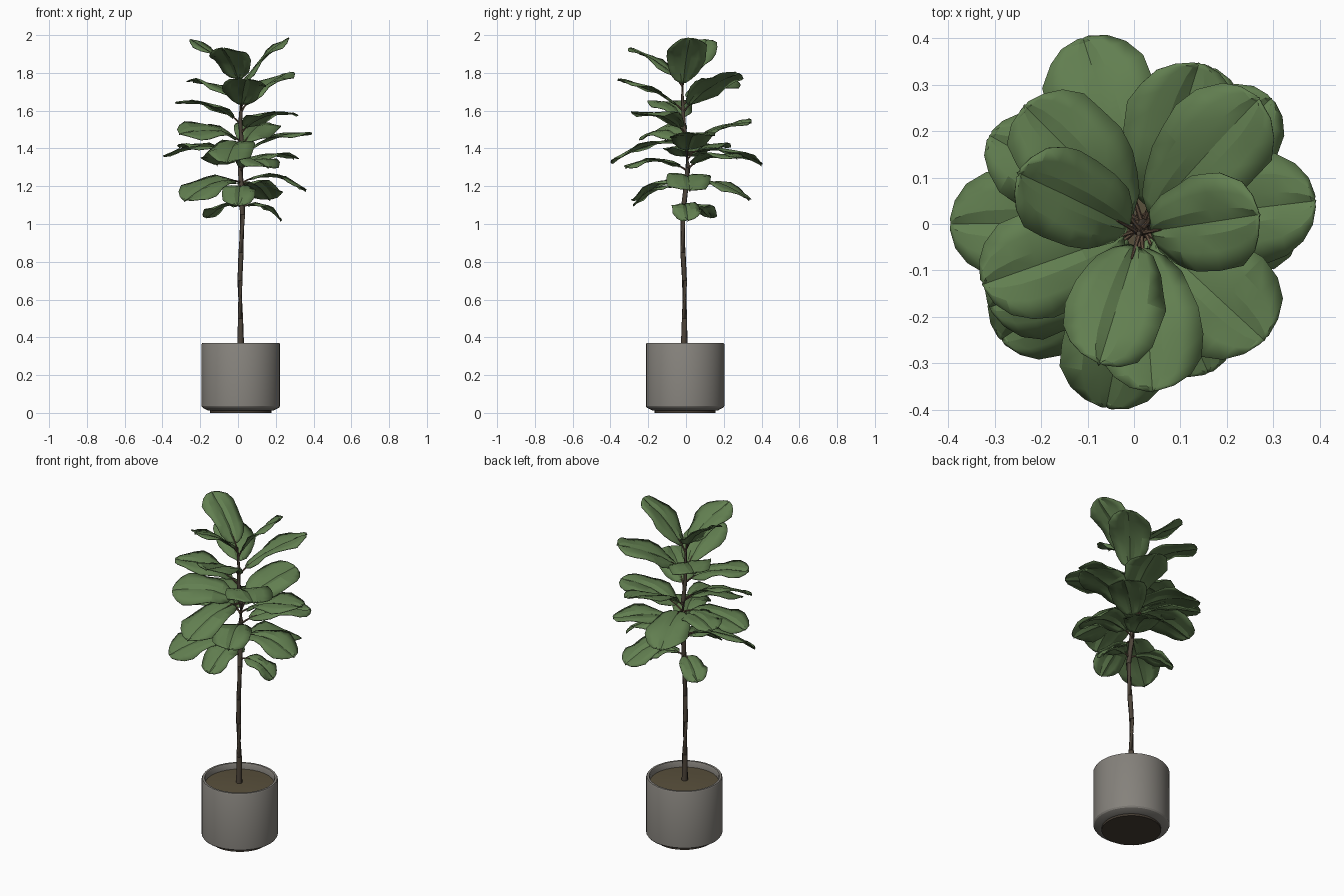
import bpy, bmesh, math, random
from mathutils import Vector, Matrix

if "Cube" in bpy.data.objects:
    bpy.data.objects.remove(bpy.data.objects["Cube"])

random.seed(4)


def material(name, rgb):
    m = bpy.data.materials.new(name)
    m.diffuse_color = (*rgb, 1)
    m.use_nodes = True
    m.node_tree.nodes["Principled BSDF"].inputs["Base Color"].default_value = m.diffuse_color
    return m


GREEN = material("leaf green", (0.122, 0.212, 0.081))
BARK = material("bark brown", (0.075, 0.058, 0.042))
STALK = material("stalk brown", (0.13, 0.085, 0.055))
STONE = material("pot grey", (0.235, 0.222, 0.2))
SOIL = material("soil brown", (0.10, 0.08, 0.045))
FOOT = material("foot dark brown", (0.06, 0.047, 0.034))


def add_object(name, bm, mat, smooth=None):
    me = bpy.data.meshes.new(name)
    bmesh.ops.recalc_face_normals(bm, faces=bm.faces)
    bm.to_mesh(me)
    bm.free()
    me.materials.append(mat)
    ob = bpy.data.objects.new(name, me)
    bpy.context.collection.objects.link(ob)
    if smooth:
        bpy.ops.object.select_all(action='DESELECT')
        ob.select_set(True)
        bpy.context.view_layer.objects.active = ob
        bpy.ops.object.shade_smooth_by_angle(angle=math.radians(smooth))
    return ob


def lathe(name, profile, mat, centre, n=32):
    """Spin (radius, z) points; a radius of 0 closes the end."""
    bm = bmesh.new()
    rings = []
    for r, z in profile:
        count = 1 if r == 0 else n
        rings.append([bm.verts.new((centre[0] + r * math.cos(2 * math.pi * i / n),
                                    centre[1] + r * math.sin(2 * math.pi * i / n), z))
                      for i in range(count)])
    for a, b in zip(rings, rings[1:]):
        for i in range(n):
            j = (i + 1) % n
            quad = [a[i % len(a)], a[j % len(a)], b[j % len(b)], b[i % len(b)]]
            bm.faces.new(list(dict.fromkeys(quad)))
    return add_object(name, bm, mat, 30)


def tube(name, pts, radii, mat, n=8):
    bm = bmesh.new()
    rings = []
    for k, p in enumerate(pts):
        d = pts[min(k + 1, len(pts) - 1)] - pts[max(k - 1, 0)]
        rot = d.to_track_quat('Z', 'Y').to_matrix()
        rings.append([bm.verts.new(p + rot @ Vector((radii[k] * math.cos(2 * math.pi * i / n),
                                                     radii[k] * math.sin(2 * math.pi * i / n), 0)))
                      for i in range(n)])
    for a, b in zip(rings, rings[1:]):
        for i in range(n):
            bm.faces.new((a[i], a[(i + 1) % n], b[(i + 1) % n], b[i]))
    bm.faces.new(rings[0][::-1])
    bm.faces.new(rings[-1])
    return add_object(name, bm, mat, 50)


# Pot, foot and soil
C = (0.015, -0.005)
lathe("pot", [(0.16, 0.012), (0.172, 0.012), (0.203, 0.028), (0.208, 0.036), (0.208, 0.363), (0.204, 0.37),
              (0.192, 0.37), (0.188, 0.363), (0.188, 0.32)], STONE, C)
lathe("pot_foot", [(0, 0), (0.162, 0), (0.162, 0.025), (0, 0.025)], FOOT, C)
lathe("soil", [(0, 0.345), (0.1, 0.342), (0.189, 0.335), (0.189, 0.325), (0, 0.325)], SOIL, C)

# Trunk, gently bent
trunk = [Vector(p) for p in [(0.015, -0.01, 0.33), (0.013, -0.008, 0.5), (0.01, -0.008, 0.7),
                             (0.016, -0.016, 0.85), (0.024, -0.017, 1.05), (0.018, -0.002, 1.18),
                             (0.012, 0.01, 1.3), (0.02, 0.0, 1.42), (0.012, -0.012, 1.54),
                             (0.018, -0.018, 1.64), (0.01, -0.02, 1.76)]]
tube("trunk", trunk, [0.018, 0.015, 0.014, 0.014, 0.014, 0.014, 0.013, 0.012, 0.01, 0.008, 0.005], BARK)


def trunk_at(z):
    for a, b in zip(trunk, trunk[1:]):
        if a.z <= z <= b.z:
            return a.lerp(b, (z - a.z) / (b.z - a.z))
    return trunk[-1].copy()


# Half width of the pear shaped blade along its length
BLADE = [(0, 0.12), (0.06, 0.42), (0.18, 0.68), (0.32, 0.84), (0.48, 0.96), (0.64, 1.0),
         (0.78, 0.94), (0.9, 0.72), (0.97, 0.42), (1, 0.1)]


def leaf(idx, tip, base_z, width, arch=0.035, roll=0.0):
    """Positive roll lowers the right half, seen from the trunk."""
    base, tip = trunk_at(base_z), Vector(tip)
    d = tip - base
    side = d.cross(Vector((0, 0, 1))).normalized()
    side = Matrix.Rotation(roll, 3, d.normalized()) @ side
    up = side.cross(d).normalized()
    start = 0.13
    phase = random.uniform(0, 6.28)

    def spine(t):
        return base + d * t + up * arch * math.sin(math.pi * t ** 0.9)

    # blade: folded grid with wavy margins
    bm = bmesh.new()
    rows = []
    steps = [-1, -0.6, -0.25, 0, 0.25, 0.6, 1]
    for s, w in BLADE:
        c = spine(start + (1 - start) * s)
        half = width / 2 * w
        row = []
        for v in steps:
            lift = 0.2 * half * (abs(v) - 1.1 * v * v)
            lift += 0.015 * w * v * v * math.sin(9 * s + phase + (2 if v > 0 else 0))
            lift -= 0.006 * (v == 0)
            lift += random.uniform(-0.003, 0.003)
            out = 1 + random.uniform(-0.04, 0.04) * (abs(v) == 1)
            row.append(bm.verts.new(c + side * half * v * out + up * lift))
        rows.append(row)
    for a, b in zip(rows, rows[1:]):
        for i in range(len(steps) - 1):
            bm.faces.new((a[i], a[i + 1], b[i + 1], b[i]))
    ob = add_object(f"leaf_{idx:02d}", bm, GREEN, 15)
    sol = ob.modifiers.new("thickness", 'SOLIDIFY')
    sol.thickness = 0.004
    sol.offset = 0
    # stalk
    tube(f"leaf_stalk_{idx:02d}", [spine(t) for t in (0, 0.07, 0.14, 0.24)],
         [0.006, 0.005, 0.004, 0.002], STALK, 6)


# tip, height where the stalk leaves the trunk, width, arch, roll
LEAVES = [
    ((0.268, 0.02, 1.985), 1.70, 0.215, 0.03),
    ((-0.248, 0.11, 1.975), 1.73, 0.205, 0.03, 0.1),
    ((-0.075, -0.30, 1.93), 1.73, 0.21, 0.03),
    ((0.268, 0.27, 1.80), 1.59, 0.23, 0.035, -0.15),
    ((-0.235, 0.255, 1.755), 1.63, 0.23, 0.035, 0.15),
    ((0.04, -0.36, 1.765), 1.60, 0.23, 0.03),
    ((-0.325, -0.13, 1.645), 1.53, 0.23, 0.045),
    ((0.28, -0.25, 1.585), 1.48, 0.25, 0.045),
    ((0.14, 0.345, 1.54), 1.40, 0.24, 0.035, 0.2),
    ((-0.31, -0.18, 1.48), 1.43, 0.24, 0.05, -0.35),
    ((0.39, 0.05, 1.48), 1.36, 0.24, 0.04),
    ((-0.06, -0.395, 1.325), 1.42, 0.24, 0.05),
    ((-0.395, 0.0, 1.36), 1.36, 0.24, 0.05),
    ((-0.11, 0.40, 1.315), 1.37, 0.24, 0.05),
    ((0.295, 0.27, 1.35), 1.29, 0.21, 0.045),
    ((0.16, -0.32, 1.30), 1.28, 0.21, 0.05),
    ((-0.285, -0.25, 1.125), 1.22, 0.23, 0.05, -0.25),
    ((0.36, 0.02, 1.18), 1.215, 0.24, 0.06),
    ((0.17, 0.335, 1.13), 1.2, 0.22, 0.05),
    ((0.0, -0.28, 1.10), 1.19, 0.18, 0.045),
    ((-0.17, 0.13, 1.035), 1.09, 0.15, 0.035),
    ((0.23, 0.01, 1.02), 1.09, 0.16, 0.045),
    ((-0.31, 0.19, 1.41), 1.34, 0.2, 0.04),
]
for k, args in enumerate(LEAVES, 1):
    leaf(k, *args)
